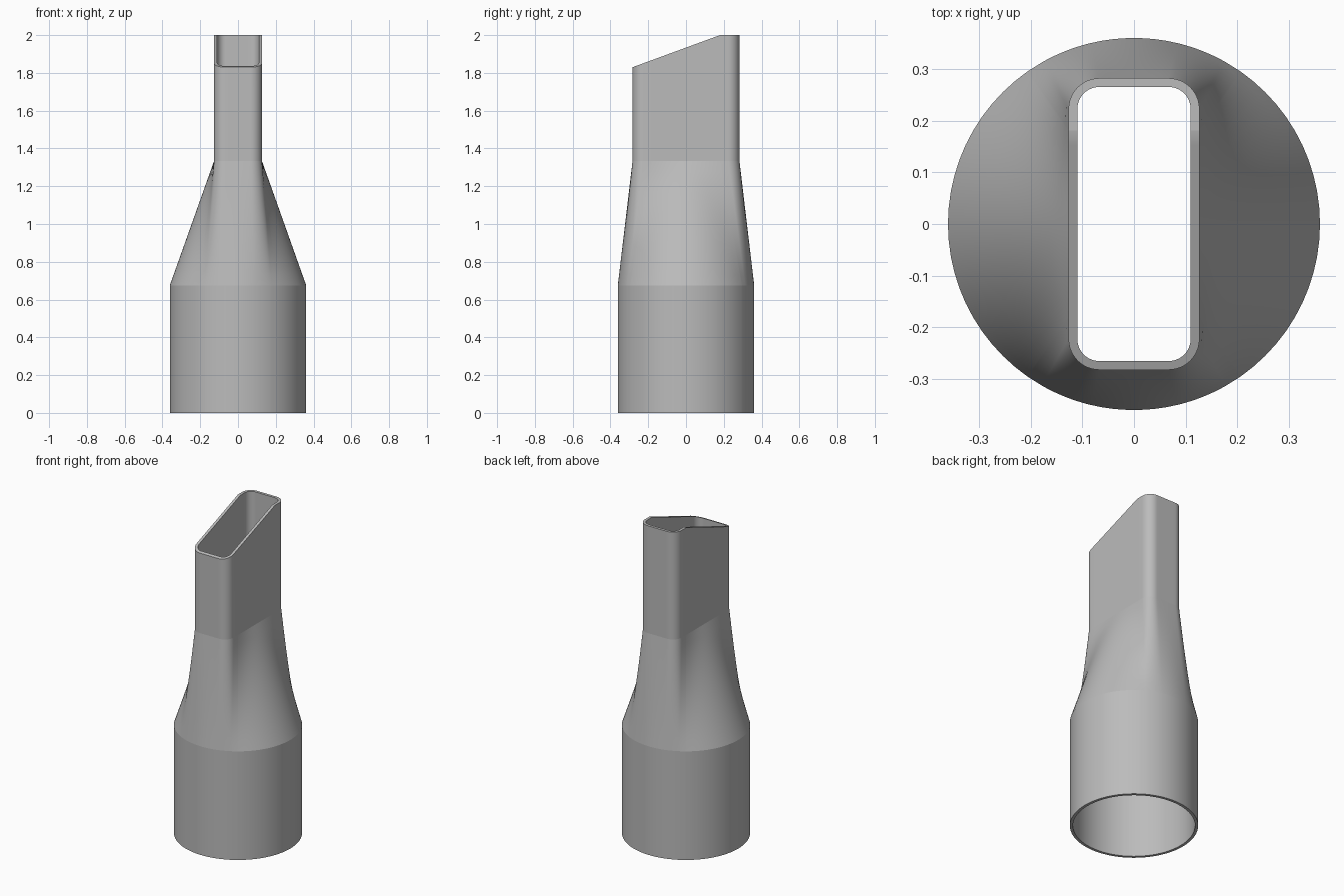
import bpy, bmesh
from math import sin, cos, tan, atan2, pi

cube = bpy.data.objects.get("Cube")
if cube:
    bpy.data.objects.remove(cube, do_unlink=True)

R, WALL = 0.361, 0.017            # socket radius, wall thickness
HX, HY, CORNER = 0.127, 0.283, 0.06   # spout half sizes and corner radius
Z_SOCKET, Z_SPOUT, Z_FRONT, Z_TOP = 0.675, 1.333, 1.83, 2.0
Y_FLAT = 0.18                     # where the slanted mouth becomes level
STEPS = 12

# One quarter of the rounded rectangle: (core point, outward direction)
cx, cy = HX - CORNER, HY - CORNER
side_y = [HX * tan(atan2(cy, HX) * i / STEPS) for i in range(STEPS)]
quarter = [(cx, y, 0) for y in sorted(side_y + [Y_FLAT])]
quarter += [(cx, cy, pi / 2 * i / STEPS) for i in range(STEPS + 1)]
quarter += [(cx * (1 - i / 4), cy, pi / 2) for i in range(1, 5)]


def spout_section(offset):
    r = CORNER - offset
    q = [(x + r * cos(a), y + r * sin(a)) for x, y, a in quarter]
    half = q + [(-x, y) for x, y in reversed(q[:-1])]
    return half + [(-x, -y) for x, y in half[1:-1]]


angles = [atan2(y, x) for x, y in spout_section(0)]


def mouth_height(y):
    return min(Z_TOP, Z_FRONT + (Z_TOP - Z_FRONT) * (y + HY) / (Y_FLAT + HY))


bm = bmesh.new()


def shell(offset):
    """Rings of one wall surface, from the socket opening to the mouth."""
    circle = [((R - offset) * cos(a), (R - offset) * sin(a)) for a in angles]
    rect = spout_section(offset)
    rings = [[bm.verts.new((x, y, 0)) for x, y in circle]]
    for i in range(STEPS + 1):
        t = i / STEPS
        z = Z_SOCKET + (Z_SPOUT - Z_SOCKET) * t
        rings.append([bm.verts.new((a + (c - a) * t, b + (d - b) * t, z))
                      for (a, b), (c, d) in zip(circle, rect)])
    rings.append([bm.verts.new((x, y, mouth_height(y))) for x, y in rect])
    return rings


def bridge(lower, upper):
    n = len(lower)
    for i in range(n):
        j = (i + 1) % n
        bm.faces.new((lower[i], lower[j], upper[j], upper[i]))


# Outer and inner walls, joined by the rims at both openings
outer, inner = shell(0), shell(WALL)
for a, b in zip(outer, outer[1:]):
    bridge(a, b)
for a, b in zip(inner, inner[1:]):
    bridge(b, a)
bridge(outer[-1], inner[-1])
bridge(inner[0], outer[0])

# Smooth walls with crisp breaks at the rims and between sections
for f in bm.faces:
    f.smooth = True
for rings in (outer, inner):
    for k in (0, 1, -2, -1):
        ring = rings[k]
        for i, v in enumerate(ring):
            bm.edges.get((ring[i - 1], v)).smooth = False

mesh = bpy.data.meshes.new("nozzle")
bm.to_mesh(mesh)
bm.free()

# Plain grey plastic
grey = bpy.data.materials.new("grey_plastic")
grey.use_nodes = True
grey.diffuse_color = (0.5, 0.5, 0.5, 1)
grey.node_tree.nodes["Principled BSDF"].inputs["Base Color"].default_value = (0.5, 0.5, 0.5, 1)
mesh.materials.append(grey)

nozzle = bpy.data.objects.new("nozzle", mesh)
bpy.context.collection.objects.link(nozzle)
